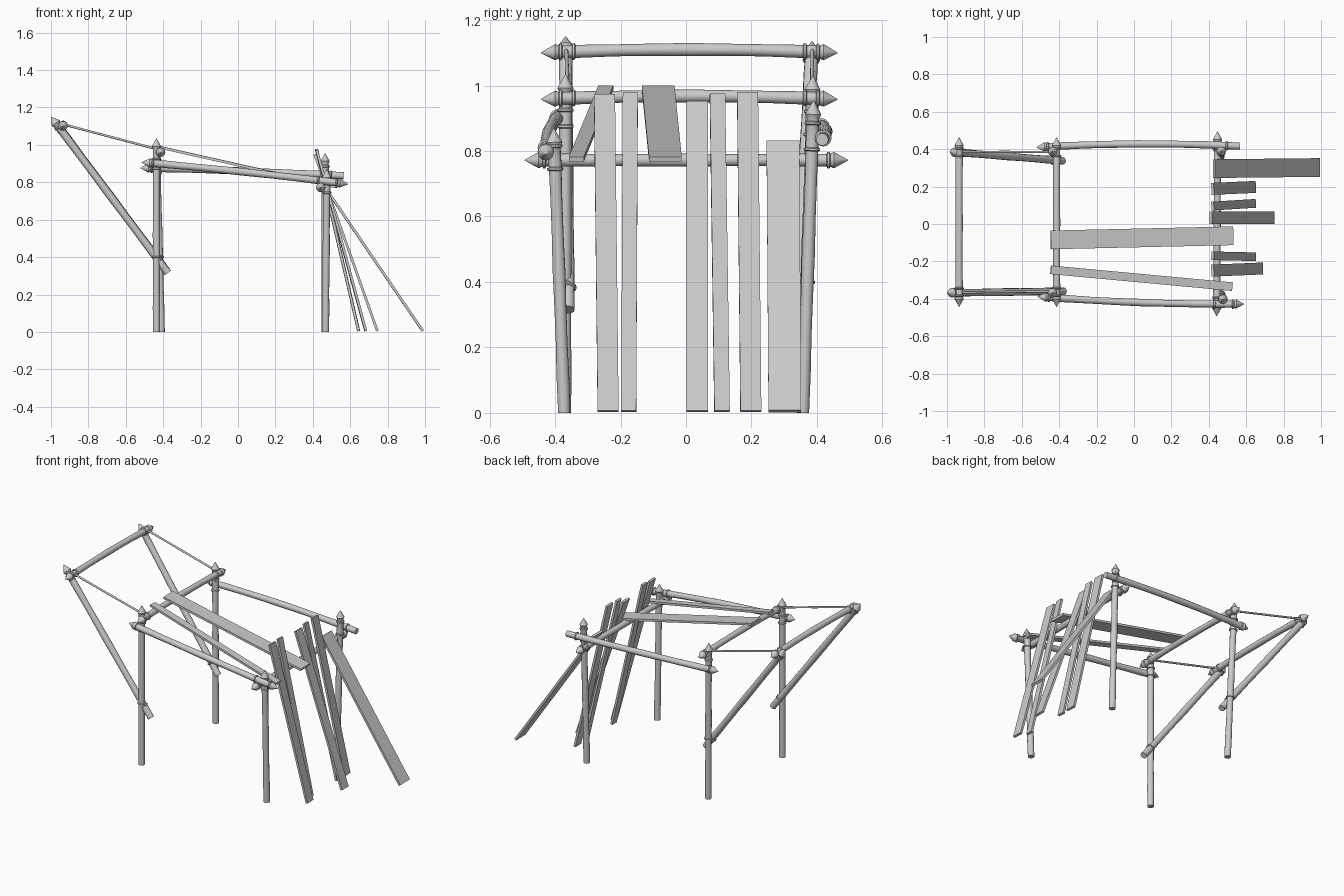
import bpy, bmesh, math
from mathutils import Vector, Matrix

if "Cube" in bpy.data.objects:
    bpy.data.objects.remove(bpy.data.objects["Cube"], do_unlink=True)

grey = bpy.data.materials.new("weathered_grey")
grey.use_nodes = True
colour = (0.6, 0.6, 0.6, 1)
grey.diffuse_color = colour
grey.node_tree.nodes["Principled BSDF"].inputs["Base Color"].default_value = colour

SIDES = 12
RADIUS = 0.019


def finish(name, bm, smooth=True):
    bmesh.ops.recalc_face_normals(bm, faces=bm.faces)
    mesh = bpy.data.meshes.new(name)
    bm.to_mesh(mesh)
    bm.free()
    mesh.materials.append(grey)
    ob = bpy.data.objects.new(name, mesh)
    bpy.context.collection.objects.link(ob)
    if smooth:
        bpy.ops.object.select_all(action='DESELECT')
        ob.select_set(True)
        bpy.context.view_layer.objects.active = ob
        bpy.ops.object.shade_smooth_by_angle(angle=math.radians(35))
    return ob


def pole(name, a, b, tips=(True, True), bow=(0, 0, 0), r=RADIUS, collars=()):
    """Slightly bowed round pole from a to b with carved points and rope collars."""
    a, b, bow = Vector(a), Vector(b), Vector(bow)
    length = (b - a).length
    rot = (b - a).to_track_quat('Z', 'Y').to_matrix()
    point = [(0, 0.001), (0.043, 1.3 * r), (0.05, 1.15 * r), (0.056, r)]
    start = point if tips[0] else [(0, r)]
    end = point if tips[1] else [(0, r)]
    middle = [(length * k / 8, r * (1 + 0.05 * math.sin(k * 2))) for k in range(1, 8)]
    stations = start + middle + [(length - d, s) for d, s in reversed(end)]

    def centre(d):
        t = d / length
        return a.lerp(b, t) + bow * 4 * t * (1 - t)

    def ring(bm, d, rad):
        return [bm.verts.new(centre(d) + rot @ Vector((
            rad * math.cos(math.tau * i / SIDES), rad * math.sin(math.tau * i / SIDES), 0)))
            for i in range(SIDES)]

    def bridge(bm, one, two):
        for i in range(SIDES):
            j = (i + 1) % SIDES
            bm.faces.new((one[i], one[j], two[j], two[i]))

    bm = bmesh.new()
    rings = [ring(bm, d, s) for d, s in stations]
    for one, two in zip(rings, rings[1:]):
        bridge(bm, one, two)
    bm.faces.new(rings[0])
    bm.faces.new(rings[-1])
    # rope collars: closed rounded bands around the pole
    for d in collars:
        d = d if d >= 0 else length + d
        band = [ring(bm, d + 0.006 * math.cos(q), r + 0.001 + 0.006 * math.sin(q))
                for q in [math.tau * k / 6 for k in range(6)]]
        for k in range(6):
            bridge(bm, band[k], band[(k + 1) % 6])
    finish(name, bm)


def plank(name, a, b, width, thick=0.014):
    """Flat board from a to b, its width lying level across the run."""
    a, b = Vector(a), Vector(b)
    along = (b - a).normalized()
    across = Vector((0, 0, 1)).cross(along).normalized()
    normal = along.cross(across)
    frame = Matrix((along * (b - a).length, across * width, normal * thick)).transposed().to_4x4()
    bm = bmesh.new()
    bmesh.ops.create_cube(bm, size=1, matrix=Matrix.Translation((a + b) / 2) @ frame)
    finish(name, bm, smooth=False)


# Upright posts, pointed at the top
pole("post_front_right_side", (-0.436, -0.37, 0), (-0.436, -0.368, 1.035), (False, True), collars=(0.4, -0.11, -0.16))
pole("post_back_right_side", (-0.41, 0.357, 0), (-0.436, 0.388, 1.03), (False, True), collars=(0.4, -0.11, -0.18))
pole("post_front_left_side", (0.468, -0.372, 0), (0.475, -0.404, 0.87), (False, True), collars=(-0.055, -0.125))
pole("post_back_left_side", (0.465, 0.357, 0), (0.466, 0.39, 0.955), (False, True), collars=(-0.07, -0.15))

# Crossbeams running front to back
ends = (0.06, 0.1, -0.06, -0.1)
pole("upper_crossbeam", (-0.935, -0.443, 1.1), (-0.935, 0.463, 1.1), bow=(0, 0, 0.01), collars=ends)
pole("middle_crossbeam", (-0.414, -0.443, 0.958), (-0.414, 0.463, 0.958), bow=(0, 0, 0.01), collars=ends)
pole("lower_crossbeam", (0.442, -0.493, 0.772), (0.447, 0.495, 0.772), collars=ends)

# Side rails
pole("front_rail", (-0.515, -0.388, 0.907), (0.588, -0.428, 0.79), bow=(0, -0.012, 0.006), collars=(0.06, -0.06, -0.16))
pole("back_rail", (-0.522, 0.41, 0.877), (0.565, 0.416, 0.835), (True, False), bow=(0, 0.015, 0.004), collars=(0.06, -0.07))

# Slanted struts holding the upper crossbeam, and their thin stays
pole("front_strut", (-1.0, -0.368, 1.15), (-0.375, -0.36, 0.315), (True, False), r=0.02, collars=(0.07, -0.085))
pole("back_strut", (-0.985, 0.386, 1.135), (-0.38, 0.338, 0.325), (True, False), r=0.02, collars=(0.07, -0.085))
pole("front_stay", (-0.935, -0.366, 1.11), (-0.425, -0.36, 0.975), (False, False), r=0.006)
pole("back_stay", (-0.935, 0.386, 1.11), (-0.425, 0.385, 0.975), (False, False), r=0.006)

# Loose roof boards
plank("wide_roof_board", (-0.445, -0.085, 0.993), (0.53, -0.063, 0.775), 0.1)
plank("narrow_roof_board", (-0.445, -0.245, 0.993), (0.525, -0.335, 0.775), 0.046)

# Boards leaning on the lower crossbeam: top y, bottom y, top x, top z, foot x, width
leaning = [
    (-0.249, -0.238, 0.42, 0.972, 0.683, 0.064),
    (-0.170, -0.175, 0.42, 0.977, 0.645, 0.046),
    (0.034, 0.034, 0.41, 0.95, 0.745, 0.066),
    (0.096, 0.11, 0.42, 0.974, 0.645, 0.047),
    (0.188, 0.198, 0.42, 0.978, 0.645, 0.064),
    (0.296, 0.302, 0.428, 0.828, 0.988, 0.1),
]
for n, (ty, by, tx, tz, bx, w) in enumerate(leaning, 1):
    plank(f"leaning_board_{n}", (tx, ty, tz), (bx, by, 0.005), w)
